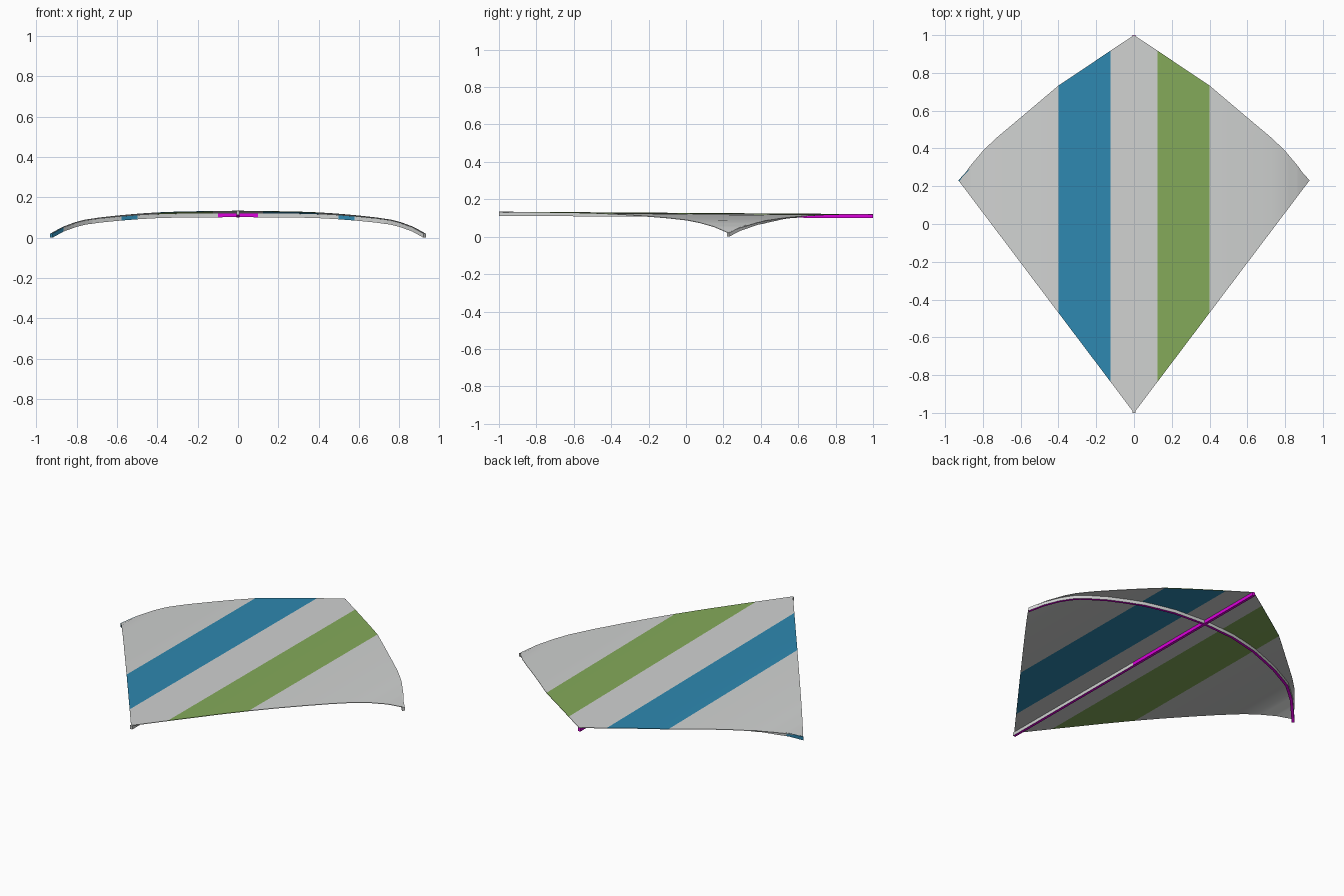
import bpy, bmesh, math
from mathutils import Vector

cube = bpy.data.objects.get("Cube")
if cube:
    bpy.data.objects.remove(cube, do_unlink=True)


def linear(c):
    c /= 255
    return c / 12.92 if c <= 0.04045 else ((c + 0.055) / 1.055) ** 2.4


def material(name, rgb):
    col = [linear(c) for c in rgb] + [1]
    m = bpy.data.materials.new(name)
    m.use_nodes = True
    m.diffuse_color = col
    m.node_tree.nodes["Principled BSDF"].inputs["Base Color"].default_value = col
    return m


MATS = [material("light grey", (208, 210, 209)), material("blue", (46, 136, 176)),
        material("green", (132, 170, 90)), material("magenta", (220, 0, 220))]
GREY, BLUE, GREEN, MAGENTA = range(4)

# Half profiles, each a list of (distance from the centre line, value)
DROP = [(0, 0), (.15, .0005), (.3, .002), (.4, .005), (.49, .01), (.59, .018), (.68, .027),
        (.76, .038), (.81, .051), (.87, .073), (.925, .104)]
BACK = [(0, 1), (.125, .917), (.4, .733), (.59, .572), (.72, .463), (.795, .393), (.87, .304), (.925, .225)]
BOW = [(0, .59), (.2, .578), (.38, .54), (.58, .475), (.725, .41), (.82, .335), (.925, .225)]


def interp(table, x):
    x = abs(x)
    for (x0, v0), (x1, v1) in zip(table, table[1:]):
        if x <= x1:
            return v0 + (v1 - v0) * (x - x0) / (x1 - x0)
    return table[-1][1]


def sail_z(x, y):
    return .1275 - .0065 * y - interp(DROP, x)


def finish(bm, name, rule):
    """Merge, orient, colour every face by the rule and make the object."""
    bmesh.ops.remove_doubles(bm, verts=bm.verts, dist=1e-5)
    bmesh.ops.recalc_face_normals(bm, faces=bm.faces)
    for f in bm.faces:
        f.normal_update()
        f.material_index = rule(f.calc_center_median(), f.normal)
    me = bpy.data.meshes.new(name)
    bm.to_mesh(me)
    bm.free()
    for m in MATS:
        me.materials.append(m)
    ob = bpy.data.objects.new(name, me)
    bpy.context.collection.objects.link(ob)
    bpy.ops.object.select_all(action='DESELECT')
    ob.select_set(True)
    bpy.context.view_layer.objects.active = ob
    bpy.ops.object.shade_smooth_by_angle(angle=math.radians(30))


# Half-span stations shared by the sail and the spars, mirrored to both sides
half = sorted({x for x, _ in DROP + BACK + BOW} | {.1, .5, .58, .86})
stations = [-x for x in reversed(half) if x > 0] + half

# Sail: thin arched sheet between a straight front edge and a curved back edge
ROWS, THICK = 10, .003
bm = bmesh.new()
columns = []
for x in stations:
    front, back = -1 + abs(x) * 1.225 / .925, interp(BACK, x)
    col = []
    for r in range(ROWS + 1):
        y = front + (back - front) * r / ROWS
        z = sail_z(x, y)
        col.append([bm.verts.new((x, y, z - d)) for d in (0, THICK)])
    columns.append(col)
for a, b in zip(columns, columns[1:]):
    for r in range(ROWS):
        for s in (0, 1):
            bm.faces.new((a[r][s], b[r][s], b[r + 1][s], a[r + 1][s]))
    for r in (0, ROWS):
        bm.faces.new((a[r][0], a[r][1], b[r][1], b[r][0]))


def sail_colour(c, n):
    # The stripes swap sides on the underside
    x = -c.x if n.z < -.3 else c.x
    if .125 < abs(x) < .4:
        return GREEN if x > 0 else BLUE
    return GREY


finish(bm, "sail", sail_colour)


# Spars: square rods hanging just under the sail
def spar(name, path, rule, width=.016, height=.022):
    bm = bmesh.new()
    rings = []
    for i, p in enumerate(path):
        t = path[min(i + 1, len(path) - 1)] - path[max(i - 1, 0)]
        side = Vector((-t.y, t.x, 0)).normalized() * width / 2
        low = Vector((0, 0, -height))
        top = Vector((0, 0, -.002))
        rings.append([bm.verts.new(p + o) for o in (side + top, -side + top, -side + low, side + low)])
    for a, b in zip(rings, rings[1:]):
        for k in range(4):
            j = (k + 1) % 4
            bm.faces.new((a[k], a[j], b[j], b[k]))
    bm.faces.new(rings[0])
    bm.faces.new(rings[-1])
    finish(bm, name, rule)


def on_sail(x, y):
    return Vector((x, y, sail_z(x, y)))


def spine_colour(c, n):
    return MAGENTA if n.z < -.5 or c.y > 0 else GREY


def bow_colour(c, n):
    if n.z < -.5:
        return MAGENTA
    if n.y < -.3 and abs(c.x) < .1:
        return MAGENTA
    if c.x < -.86 or (n.y < -.3 and .5 < abs(c.x) < .58):
        return BLUE
    return GREY


spar("spine_spar", [on_sail(0, -1 + .2 * i) for i in range(11)], spine_colour)
spar("bow_spar", [on_sail(x, interp(BOW, x)) for x in stations], bow_colour)
